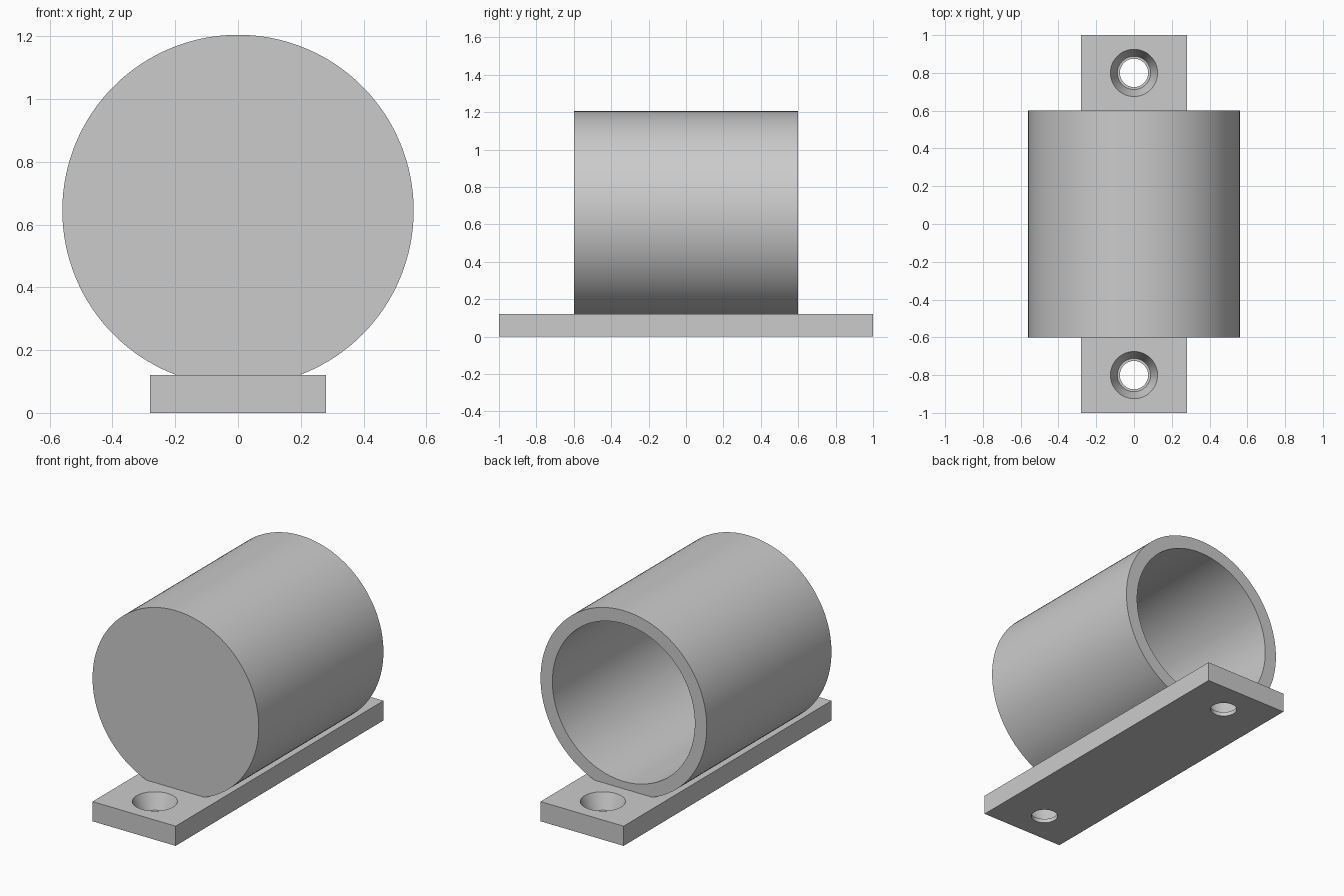
import bpy, bmesh, math
from mathutils import Matrix, Vector

default = bpy.data.objects.get("Cube")
if default:
    bpy.data.objects.remove(default, do_unlink=True)

grey = bpy.data.materials.new("plain_grey")
grey.use_nodes = True
colour = (0.6, 0.6, 0.6, 1)
grey.diffuse_color = colour
grey.node_tree.nodes["Principled BSDF"].inputs["Base Color"].default_value = colour


def finish(name, bm):
    """Turn a bmesh into a grey object."""
    bmesh.ops.recalc_face_normals(bm, faces=bm.faces)
    mesh = bpy.data.meshes.new(name)
    bm.to_mesh(mesh)
    bm.free()
    mesh.materials.append(grey)
    obj = bpy.data.objects.new(name, mesh)
    bpy.context.collection.objects.link(obj)
    return obj


def lathe(name, profile, matrix, steps):
    """Spin (radius, height) points about local z."""
    bm = bmesh.new()
    verts = [bm.verts.new((r, 0, h)) for r, h in profile]
    edges = [bm.edges.new(pair) for pair in zip(verts, verts[1:])]
    bmesh.ops.spin(bm, geom=verts + edges, cent=(0, 0, 0), axis=(0, 0, 1),
                   angle=math.tau, steps=steps, use_merge=True)
    bmesh.ops.remove_doubles(bm, verts=bm.verts, dist=0.0001)
    bmesh.ops.transform(bm, matrix=matrix, verts=bm.verts)
    return finish(name, bm)


def smooth(obj):
    bpy.ops.object.select_all(action="DESELECT")
    obj.select_set(True)
    bpy.context.view_layer.objects.active = obj
    bpy.ops.object.shade_smooth_by_angle(angle=math.radians(25))


# Cup lying on its side: closed at the front, open at the back
RADIUS, WALL, HALF = 0.56, 0.08, 0.6
lying = Matrix.Translation((0, 0, 0.645)) @ Matrix.Rotation(-math.pi / 2, 4, "X")
cup = lathe("cup", [(0, -HALF), (RADIUS, -HALF), (RADIUS, HALF),
                    (RADIUS - WALL, HALF), (RADIUS - WALL, WALL - HALF),
                    (0, WALL - HALF)], lying, 128)
smooth(cup)

# Flat mounting plate
THICK = 0.12
bm = bmesh.new()
bmesh.ops.create_cube(bm, size=1)
bmesh.ops.scale(bm, vec=(0.56, 2, THICK), verts=bm.verts)
bmesh.ops.translate(bm, vec=Vector((0, 0, THICK / 2)), verts=bm.verts)
plate = finish("mounting_plate", bm)

# Countersunk screw holes, one at each end
hole = [(0, -0.05), (0.075, -0.05), (0.075, 0.025), (0.088, 0.025),
        (0.125, THICK), (0.125, 0.2), (0, 0.2)]
for side, y in (("front", -0.8), ("back", 0.8)):
    cutter = lathe(side + "_hole_cutter", hole, Matrix.Translation((0, y, 0)), 48)
    cutter.hide_render = True
    cutter.hide_set(True)
    cut = plate.modifiers.new(side + "_hole", "BOOLEAN")
    cut.operation = "DIFFERENCE"
    cut.solver = "EXACT"
    cut.object = cutter

# Bake the holes so their walls can be shaded smoothly
bpy.context.view_layer.update()
graph = bpy.context.evaluated_depsgraph_get()
drilled = bpy.data.meshes.new_from_object(plate.evaluated_get(graph))
plate.modifiers.clear()
plate.data = drilled
smooth(plate)
